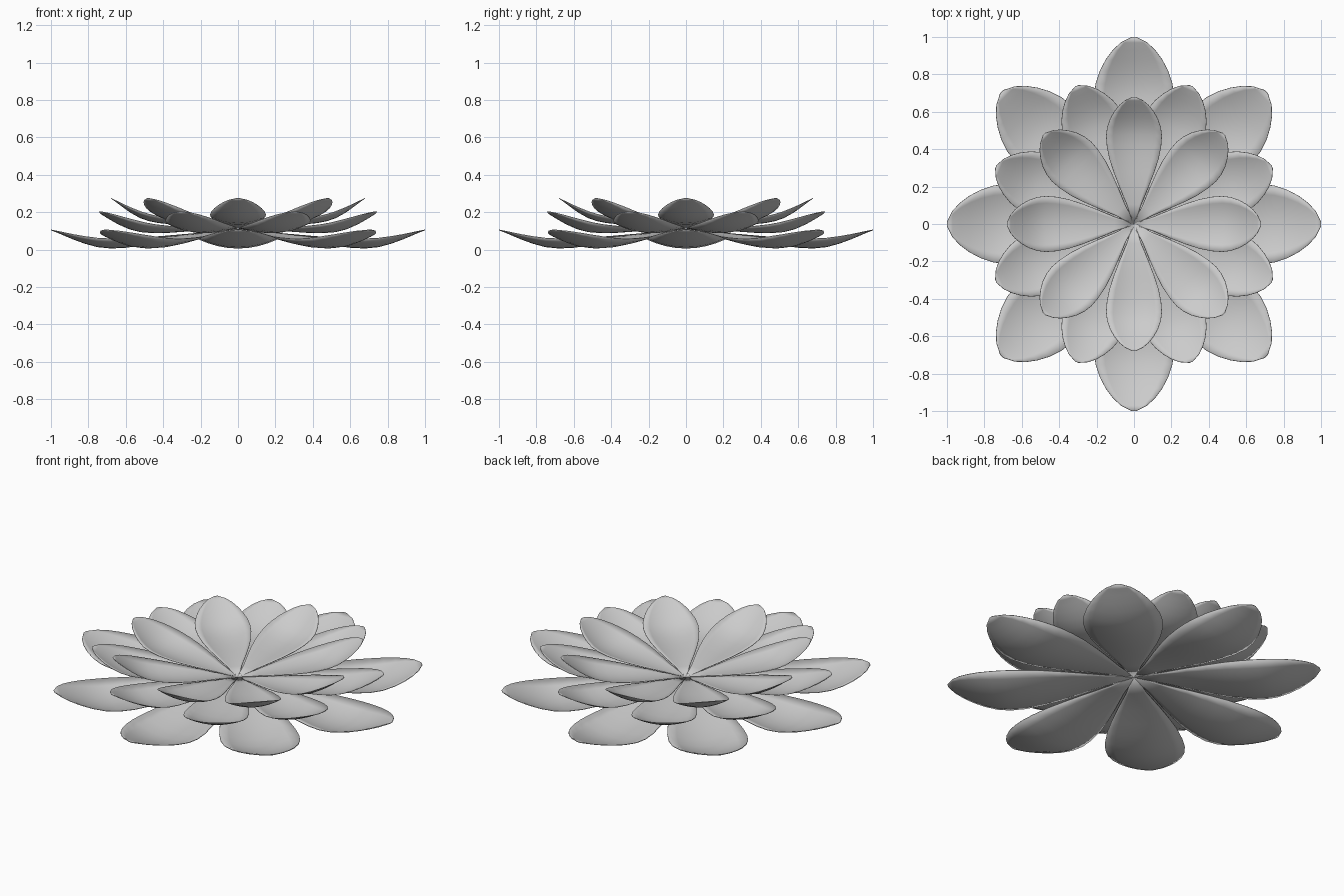
import bpy, math
from mathutils import Matrix

cube = bpy.data.objects.get("Cube")
if cube:
    bpy.data.objects.remove(cube)

GREY = (0.6, 0.6, 0.6, 1)
mat = bpy.data.materials.new("soft grey")
mat.use_nodes = True
mat.diffuse_color = GREY
mat.node_tree.nodes["Principled BSDF"].inputs["Base Color"].default_value = GREY

# Petal stations: distance along petal, half width, midrib height
STATIONS = [
    (0.0, 0.008, 0.0), (0.15, 0.055, -0.015), (0.29, 0.113, -0.038),
    (0.4, 0.155, -0.06), (0.5, 0.187, -0.079), (0.6, 0.207, -0.093),
    (0.68, 0.213, -0.097), (0.75, 0.205, -0.09), (0.82, 0.182, -0.071),
    (0.88, 0.15, -0.049), (0.93, 0.113, -0.028), (0.97, 0.07, -0.011),
    (1.0, 0.012, 0.0)]
ACROSS = 8
CUP = 1.1        # how strongly the petal edges curl upward
BASE_Z = 0.105


def petal_mesh(name):
    """One cupped petal pointing along +x."""
    verts, faces = [], []
    for x, w, z in STATIONS:
        for j in range(ACROSS + 1):
            y = w * (2 * j / ACROSS - 1)
            verts.append((x, y, z + CUP * y * y))
    row = ACROSS + 1
    for i in range(len(STATIONS) - 1):
        for j in range(ACROSS):
            a = i * row + j
            faces.append((a, a + row, a + row + 1, a + 1))
    mesh = bpy.data.meshes.new(name)
    mesh.from_pydata(verts, [], faces)
    mesh.materials.append(mat)
    return mesh


def petal_ring(name, size, pitch, turn):
    """Eight petals around the centre, tilted up by pitch."""
    for k in range(8):
        ob = bpy.data.objects.new(f"{name}_{k + 1}", petal_mesh(name))
        bpy.context.collection.objects.link(ob)
        ob.matrix_world = (
            Matrix.Translation((0, 0, BASE_Z))
            @ Matrix.Rotation(math.radians(turn + 45 * k), 4, 'Z')
            @ Matrix.Rotation(-math.radians(pitch), 4, 'Y')
            @ Matrix.Scale(size, 4))
        solid = ob.modifiers.new("thin", 'SOLIDIFY')
        solid.thickness = 0.004
        solid.offset = 0
        bpy.ops.object.select_all(action='DESELECT')
        ob.select_set(True)
        bpy.context.view_layer.objects.active = ob
        bpy.ops.object.shade_smooth_by_angle(angle=math.radians(40))


# Three nested rings, from the widest and flattest to the steepest
petal_ring("outer_petal", 1.0, 0, 0)
petal_ring("middle_petal", 0.805, 7, 22.5)
petal_ring("inner_petal", 0.7, 14, 0)
